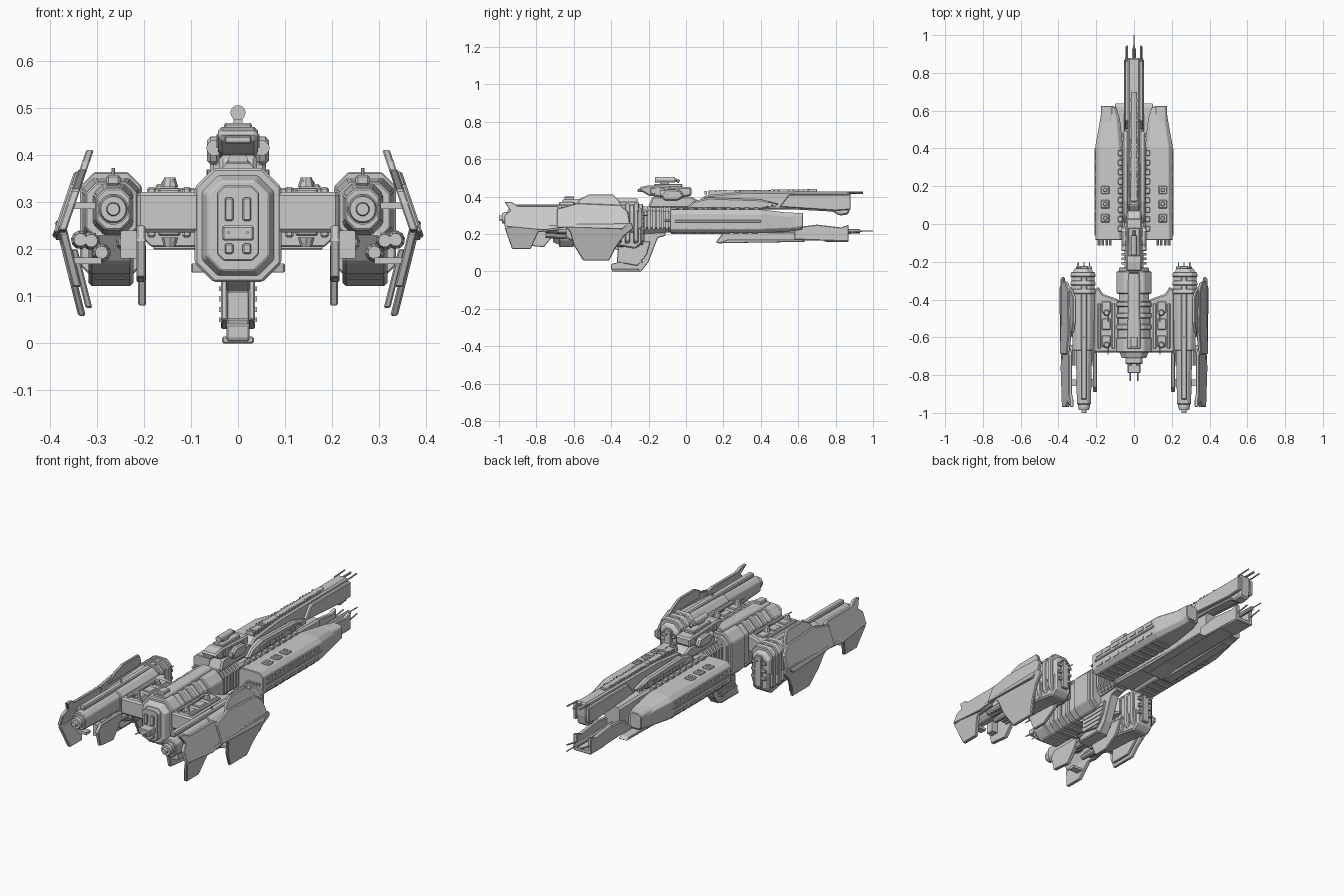
import bpy, bmesh, math, random
from mathutils import Vector
random.seed(4)


def loft(name, rings, mirror=False, bevel=0.0):
    """Skin a list of 3D point rings, capping both ends."""
    bm = bmesh.new()
    vs = [[bm.verts.new(p) for p in r] for r in rings]
    n = len(vs[0])
    for a, b in zip(vs, vs[1:]):
        for i in range(n):
            j = (i + 1) % n
            bm.faces.new((a[i], a[j], b[j], b[i]))
    bm.faces.new(vs[0])
    bm.faces.new(vs[-1][::-1])
    bmesh.ops.recalc_face_normals(bm, faces=bm.faces)
    me = bpy.data.meshes.new(name)
    bm.to_mesh(me)
    bm.free()
    ob = bpy.data.objects.new(name, me)
    bpy.context.collection.objects.link(ob)
    if bevel:
        m = ob.modifiers.new("bevel", 'BEVEL')
        m.width, m.segments = bevel, 1
        m.limit_method, m.angle_limit = 'ANGLE', 0.5
    if mirror:
        ob.modifiers.new("mirror", 'MIRROR')
    return ob


def hull(name, secs, mirror=False, bevel=0.0):
    """Chamfered rectangles (y, x0, x1, z0, z1, chamfer) lofted along y."""
    return loft(name, [[(x, y, z) for x, z in (
        (a + c, d), (b - c, d), (b, d + c), (b, e - c),
        (b - c, e), (a + c, e), (a, e - c), (a, d + c))]
        for y, a, b, d, e, c in secs], mirror, bevel)


def box(name, x, y, z, mirror=False, bevel=0.0):
    return loft(name, [[(x[0], b, z[0]), (x[1], b, z[0]), (x[1], b, z[1]), (x[0], b, z[1])]
                       for b in y], mirror, bevel)


def side(name, pts, x0, x1, mirror=False, bevel=0.003, lean=lambda z: 0):
    """Side profile (y, z) extruded across x, with optional lean by height."""
    return loft(name, [[(x + lean(z), y, z) for y, z in pts] for x in (x0, x1)], mirror, bevel)


def tube(name, p, q, r, r2=None, n=12, mirror=False):
    p, q = Vector(p), Vector(q)
    d = (q - p).normalized()
    u = d.orthogonal().normalized()
    v = d.cross(u)
    ring = lambda c, k: [c + k * (u * math.cos(t) + v * math.sin(t))
                         for t in (2 * math.pi * i / n for i in range(n))]
    return loft(name, [ring(p, r), ring(q, r if r2 is None else r2)], mirror)


# central hull with bands and stepped stern
hull("central_hull", [(-.67, -.085, .085, .135, .365, .04), (-.23, -.078, .078, .14, .36, .035)], bevel=.004)
for y0, y1 in ((-.37, -.25), (-.44, -.41), (-.50, -.47), (-.56, -.53), (-.68, -.60)):
    hull("hull_band", [(y0, -.092, .092, .13, .372, .04), (y1, -.092, .092, .13, .372, .04)], bevel=.005)
hull("stern_plate", [(-.71, -.065, .065, .155, .345, .03), (-.67, -.08, .08, .14, .36, .035)], bevel=.003)
hull("stern_block", [(-.74, -.045, .045, .175, .335, .015), (-.70, -.045, .045, .175, .335, .015)], bevel=.003)
box("stern_hatch", (-.034, .034), (-.79, -.72), (.218, .25), bevel=.004)
for z0, z1 in ((.26, .31), (.19, .212)):
    box("stern_slot", (.01, .028), (-.75, -.73), (z0, z1), True, .003)
tube("stern_probe", (.02, -.83, .235), (.02, -.75, .235), .003, n=6, mirror=True)
hull("dorsal_ridge", [(-.66, -.035, .035, .35, .385, .01), (-.26, -.03, .03, .35, .39, .01)], bevel=.003)
hull("dorsal_turret", [(-.65, -.02, .02, .38, .4, .005), (-.60, -.02, .02, .38, .4, .005)])

# ventral keel
side("keel", [(-.40, 0.01), (-.39, 0), (-.24, 0), (-.20, .05), (-.17, .13), (-.15, .18), (-.11, .19),
              (-.11, .22), (-.40, .22), (-.42, .14), (-.36, .11), (-.36, .05), (-.40, .04)], -.024, .024)
side("keel_cheek", [(-.37, .05), (-.26, .03), (-.21, .09), (-.19, .16), (-.36, .16)], .022, .036, True)
for i in range(5):
    box("keel_rib", (.03, .04), (-.35, -.23 + .008 * i), (.045 + .022 * i, .055 + .022 * i), True)
box("keel_foot", (-.034, .034), (-.395, -.25), (.0, .014), bevel=.003)

# ribbed neck
hull("neck", [(-.25, -.05, .05, .2, .35, .02), (-.05, -.05, .05, .21, .34, .02)])
for i in range(6):
    y = -.215 + i * .024
    hull("neck_rib", [(y, -.066, .066, .21, .345, .025), (y + .013, -.066, .066, .21, .345, .025)])

# wings joining hull and pods
loft("wing", [[(.08, -.68, z), (.215, -.68, z), (.215, -.36, z), (.19, -.33, z), (.165, -.37, z), (.08, -.40, z)]
              for z in (.235, .322)], True, .008)
for x in (.10, .175):
    box("wing_clamp", (x, x + .018), (-.66, -.42), (.225, .332), True, .004)
for y in (-.62, -.53, -.44):
    box("wing_panel", (.122, .17), (y - .03, y + .03), (.228, .329), True, .004)
for y in (-.64, -.47):
    for z, s in ((.332, 1), (.225, -1)):
        tube("point_turret", (.145, y, z), (.145, y, z + .02 * s), .018, .012, 8, True)
        tube("turret_gun", (.138, y - .05, z + .014 * s), (.138, y, z + .014 * s), .003, n=6, mirror=True)

# engine pods: upper body, belly, rear housing
hull("pod_body", [(-.67, .213, .325, .22, .343, .025), (-.36, .208, .332, .2, .352, .025),
                  (-.27, .21, .33, .19, .352, .03), (-.235, .225, .315, .21, .335, .03)], True, .004)
side("pod_belly", [(-.68, .235), (-.63, .17), (-.56, .148), (-.38, .14), (-.27, .12), (-.235, .15),
                   (-.235, .25)], .222, .318, True, .008)
for y in (-.37, -.325, -.28):
    hull("pod_collar", [(y, .204, .336, .135, .365, .03), (y + .026, .206, .334, .14, .36, .03)], True, .004)
hull("pod_rear", [(-.955, .228, .302, .24, .33, .02), (-.66, .222, .308, .23, .34, .022)], True, .004)
box("pod_spine", (.25, .28), (-.93, -.26), (.335, .358), True, .005)
box("pod_front_bar", (.245, .285), (-.25, -.222), (.16, .32), True, .004)
for z in (.2, .24, .28):
    box("pod_front_vent", (.222, .308), (-.245, -.225), (z, z + .018), True, .003)
tube("main_nozzle", (.265, -.985, .285), (.265, -.94, .285), .027, .036, 20, True)
tube("nozzle_ring", (.265, -.97, .285), (.265, -.955, .285), .033, n=20, mirror=True)
tube("nozzle_core", (.265, -1.0, .285), (.265, -.96, .285), .013, .018, 12, True)
tube("pod_antenna", (.265, -.60, .34), (.265, -.60, .372), .004, n=6, mirror=True)
for x in (.235, .265, .295):
    tube("pod_front_probe", (x, -.24, .3), (x, -.205, .3), .003, n=6, mirror=True)
for x, z in ((.312, .218), (.29, .193), (.335, .22), (.216, .212), (.24, .215)):
    tube("small_thruster", (x, -.75, z), (x, -.64, z), .014, .02, 10, True)

# outer armour plates on struts
up = lambda z: .39 - (z - .23) * .34
low = lambda z: .33 + (z - .06) * .25
side("upper_armour", [(-.69, .235), (-.69, .335), (-.58, .365), (-.35, .355), (-.31, .32), (-.30, .26),
                      (-.34, .225)], -.014, .004, True, .004, up)
side("upper_crest", [(-.60, .33), (-.57, .385), (-.52, .411), (-.39, .411), (-.36, .38), (-.33, .33)],
     -.022, -.006, True, .003, up)
side("lower_armour", [(-.66, .255), (-.62, .21), (-.60, .14), (-.55, .058), (-.41, .058), (-.38, .12),
                      (-.33, .19), (-.28, .23), (-.29, .26)], -.006, .010, True, .004, low)
side("lower_inner_plate", [(-.58, .2), (-.54, .075), (-.42, .075), (-.36, .2)], -.024, -.01, True, .003, low)
side("rear_upper_fin", [(-.97, .24), (-.97, .30), (-.94, .325), (-.97, .37), (-.93, .37), (-.90, .35),
                        (-.69, .35), (-.66, .33), (-.66, .235), (-.76, .22)], -.022, -.004, True, .003, up)
side("rear_lower_fin", [(-.97, .235), (-.93, .12), (-.83, .12), (-.79, .21), (-.68, .22), (-.68, .25)],
     -.012, .006, True, .003, low)
side("inner_fin", [(-.60, .21), (-.54, .08), (-.46, .08), (-.38, .13), (-.34, .21)], .196, .212, True)
side("rear_inner_fin", [(-.89, .22), (-.87, .14), (-.76, .13), (-.71, .19), (-.68, .25), (-.86, .25)],
     .197, .216, True)
for y in (-.84, -.58, -.42):
    for z in (.175, .292):
        box("plate_strut", (.29, .362), (y - .018, y + .018), (z - .007, z + .007), True)
    box("inner_strut", (.205, .25), (y - .02, y + .02), (.18, .24), True)

# forward side hulls
hull("side_hull", [(-.085, .058, .205, .205, .33, .02), (.41, .058, .205, .205, .33, .022),
                   (.56, .075, .178, .215, .312, .018), (.62, .095, .17, .222, .308, .016)], True, .003)
hull("side_hull_nose", [(.50, .11, .178, .22, .316, .012), (.626, .108, .174, .23, .312, .012)], True, .003)
hull("forward_core", [(-.08, -.062, .062, .2, .335, .01), (.62, -.045, .045, .2, .31, .01)])
box("side_rail", (.2, .21), (-.06, .40), (.262, .274), True, .002)
for i in range(7):
    box("side_vent", (.2, .209), (-.05 + i * .065, -.005 + i * .065), (.285, .298), True)
    box("lower_vent", (.2, .208), (-.05 + i * .065, -.005 + i * .065), (.228, .242), True)
for y in (.03, .105, .18):
    box("missile_hatch", (.13, .175), (y - .022, y + .022), (.32, .338), True, .004)
    tube("hatch_dome", (.152, y, .335), (.152, y, .345), .013, .009, 8, True)
for x in (.125, .145, .165, .185):
    tube("side_thruster", (x, -.115, .27), (x, -.08, .27), .007, n=8, mirror=True)
for i in range(9):
    box("inner_duct", (.06, .085), (-.04 + i * .05, -.01 + i * .05), (.32, .341), True, .003)
    box("belly_panel", (.08, .18), (-.05 + i * .05, -.015 + i * .05), (.199, .21), True, .002)

# upper prong
side("upper_prong", [(-.07, .33), (-.07, .36), (.06, .37), (.10, .405), (.30, .424), (.88, .428), (.88, .36),
                     (.87, .305), (.82, .298), (.785, .32), (.60, .33)], -.031, .031, bevel=.008)
side("prong_flank", [(.0, .335), (.04, .375), (.12, .395), (.40, .385), (.50, .36), (.40, .33)], .028, .06, True, .008)
side("prong_tip_plate", [(.50, .345), (.55, .41), (.88, .41), (.88, .33), (.80, .325)], .028, .048, True, .004)
hull("prong_ridge", [(.12, -.018, .018, .4, .432, .006), (.70, -.014, .014, .41, .44, .006)], bevel=.002)
for i in range(22):
    y = .1 + i * .026
    box("prong_tooth", (-.022, .022), (y, y + .013), (.41, .429 + random.random() * .008))
    if i < 15:
        h = random.uniform(.004, .012)
        box("flank_fitting", (.05, .06 + h * .6), (y, y + .012 + h), (.345, .358 + h), True)
tube("upper_barrel", (.0, .86, .42), (.0, .945, .42), .006, n=8)
tube("upper_side_barrel", (.035, .86, .42), (.035, .945, .424), .004, n=8, mirror=True)

# lower prong with open channel at its tip
side("lower_prong", [(.16, .157), (.20, .21), (.64, .21), (.72, .185), (.87, .18), (.87, .158), (.75, .158),
                     (.73, .166), (.30, .166), (.17, .15)], -.05, .05, bevel=.004)
side("lower_prong_wall", [(.58, .17), (.58, .235), (.70, .25), (.83, .235), (.87, .25), (.87, .16)],
     .03, .053, True, .004)
side("lower_prong_keel", [(.17, .15), (.22, .17), (.62, .17), (.64, .158), (.25, .152)], .05, .1, True)
tube("lower_barrel", (0, .60, .215), (0, .93, .215), .012, n=10)
tube("lower_needle", (0, .90, .215), (0, 1.0, .215), .003, n=6)
tube("lower_side_barrel", (.04, .85, .2), (.04, .94, .215), .004, n=6, mirror=True)

# bridge tower
side("bridge_base", [(-.20, .35), (-.18, .40), (.03, .40), (.08, .37), (.08, .34), (-.20, .34)], -.04, .04, bevel=.01)
side("bridge", [(-.25, .435), (-.25, .45), (-.20, .46), (.03, .45), (.03, .405), (-.06, .39), (-.20, .405)],
     -.042, .042, bevel=.009)
side("bridge_wing", [(-.12, .38), (-.14, .42), (-.10, .44), (-.03, .435), (-.01, .40), (-.04, .38)], .038, .066, True, .008)
box("bridge_window", (-.028, .028), (-.258, -.22), (.425, .44), bevel=.003)
box("bridge_roof", (-.03, .03), (-.17, -.02), (.45, .468), bevel=.004)
box("sensor_mount", (-.01, .01), (-.14, -.09), (.46, .48))
tube("sensor_drum", (0, -.165, .49), (0, -.06, .49), .016, n=14)
tube("sensor_tip", (0, -.06, .49), (0, -.035, .48), .008, n=8)
tube("bridge_sensor", (.05, -.14, .415), (.05, -.09, .415), .017, n=12, mirror=True)
for i in range(4):
    box("bridge_trim", (-.046, .046), (-.19 + i * .05, -.165 + i * .05), (.415, .445), bevel=.002)
